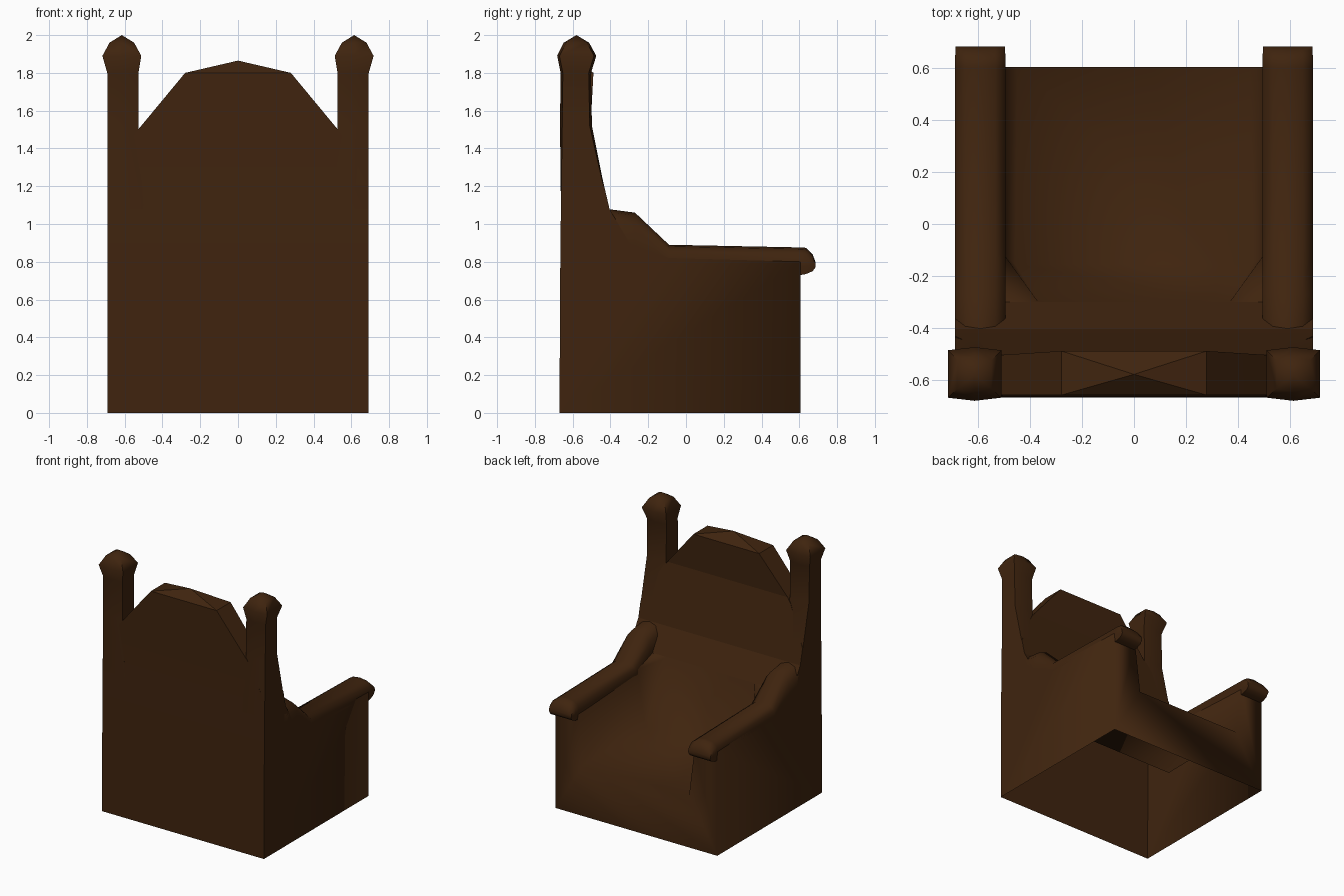
import bpy, bmesh, math

if "Cube" in bpy.data.objects:
    bpy.data.objects.remove(bpy.data.objects["Cube"])

wood = bpy.data.materials.new("dark_brown_wood")
wood.diffuse_color = (0.050, 0.0176, 0.0045, 1)
wood.use_nodes = True
wood.node_tree.nodes["Principled BSDF"].inputs["Base Color"].default_value = wood.diffuse_color


def finish(name, bm, angle=38):
    bmesh.ops.remove_doubles(bm, verts=bm.verts, dist=0.0005)
    bmesh.ops.recalc_face_normals(bm, faces=bm.faces)
    me = bpy.data.meshes.new(name)
    bm.to_mesh(me)
    bm.free()
    ob = bpy.data.objects.new(name, me)
    bpy.context.collection.objects.link(ob)
    me.materials.append(wood)
    bpy.ops.object.select_all(action='DESELECT')
    ob.select_set(True)
    bpy.context.view_layer.objects.active = ob
    bpy.ops.object.shade_smooth_by_angle(angle=math.radians(angle))
    return ob


def loft(bm, rings, cap_start=False, cap_end=False):
    vs = [[bm.verts.new(p) for p in r] for r in rings]
    n = len(rings[0])
    for a, b in zip(vs, vs[1:]):
        for i in range(n):
            j = (i + 1) % n
            bm.faces.new((a[i], a[j], b[j], b[i]))
    if cap_start:
        bm.faces.new(vs[0])
    if cap_end:
        bm.faces.new(vs[-1])
    return vs


def apex(bm, ring, p):
    t = bm.verts.new(p)
    for i in range(len(ring)):
        bm.faces.new((ring[i], ring[(i + 1) % len(ring)], t))


def face(bm, *pts):
    bm.faces.new([bm.verts.new(p) for p in pts])


# Body: open-bottomed shell with a sunken seat, back slope and corner triangles
bm = bmesh.new()
F, S, B = .605, .40, -.156           # front y, seat height, seat back y
face(bm, (-.45, F, S), (.45, F, S), (.458, B, S), (-.458, B, S))
face(bm, (-.458, B, S), (.458, B, S), (.37, -.30, .90), (-.37, -.30, .90))
face(bm, (-.69, F, 0), (.69, F, 0), (.45, F, S), (-.45, F, S))
for s in (-1, 1):
    face(bm, (s * .45, F, S), (s * .458, B, S), (s * .50, -.12, .84), (s * .50, F, .80))
    face(bm, (s * .458, B, S), (s * .50, -.12, .84), (s * .37, -.30, .90))
    # back corner above the triangle, tucked below the armrest
    face(bm, (s * .50, -.12, .84), (s * .50, -.30, .90), (s * .37, -.30, .90))
    face(bm, (s * .69, F, 0), (s * .69, F, .80), (s * .50, F, .80), (s * .45, F, S))
    face(bm, (s * .69, F, 0), (s * .69, F, .80), (s * .69, -.09, .82),
         (s * .69, -.30, .90), (s * .69, -.665, .90), (s * .69, -.67, 0))
finish("body_and_seat", bm, 100)

# Rear panel
bm = bmesh.new()
face(bm, (-.69, -.67, 0), (-.69, -.665, .90), (.69, -.665, .90), (.69, -.67, 0))
for f in bm.faces:
    f.normal_update()
    if f.normal.y > 0:
        f.normal_flip()
finish("rear_panel", bm)

# Backrest: tapering slab with a low pointed top
bm = bmesh.new()
rings = []
for z, hw, yb, yf in [(.90, .69, -.665, -.30), (1.08, .69, -.662, -.405),
                      (1.20, .69, -.66, -.433), (1.48, .545, -.66, -.496),
                      (1.52, .512, -.66, -.505), (1.80, .28, -.66, -.49)]:
    rings.append([(-hw, yb, z), (hw, yb, z), (hw, yf, z), (-hw, yf, z)])
vs = loft(bm, rings)
apex(bm, vs[-1], (0, -.58, 1.865))
finish("backrest", bm, 15)

for s, side in ((-1, "left"), (1, "right")):
    # Corner post with flared finial
    bm = bmesh.new()
    rings = []
    for z, x0, x1, y0, y1 in [(.95, .50, .69, -.664, -.37), (1.08, .50, .69, -.662, -.41),
                              (1.52, .527, .69, -.655, -.51), (1.80, .527, .692, -.652, -.515),
                              (1.89, .512, .718, -.67, -.487), (1.96, .55, .68, -.635, -.525)]:
        xm, d = (x0 + x1) / 2, (.012 if z > 1.5 else 0)
        rings.append([(s * x, y, z) for x, y in
                      [(x0, y0), (xm, y0 - d), (x1, y0), (x1, y1), (xm, y1 + d), (x0, y1)]])
    vs = loft(bm, rings)
    apex(bm, vs[-1], (s * .615, -.58, 2.0))
    finish(side + "_post", bm, 65)

    # Rounded armrest rising to the backrest
    bm = bmesh.new()
    rings = []
    for y, zt, zb, w in [(-.42, 1.08, .84, .097), (-.27, 1.06, .80, .097),
                         (-.09, .89, .745, .097), (.605, .876, .73, .097),
                         (.635, .874, .735, .097), (.67, .84, .75, .096),
                         (.685, .80, .77, .095)]:
        h = zt - zb
        half = [(w * .6, zt - .06 * h), (w, zt - .25 * h), (w, zb + .3 * h), (w * .95, zb)]
        pts = [(0, zt)] + half + [(-x, z) for x, z in reversed(half)]
        rings.append([(s * (.593 + x), y, z) for x, z in pts])
    loft(bm, rings, cap_start=True, cap_end=True)
    finish(side + "_armrest", bm, 65)
